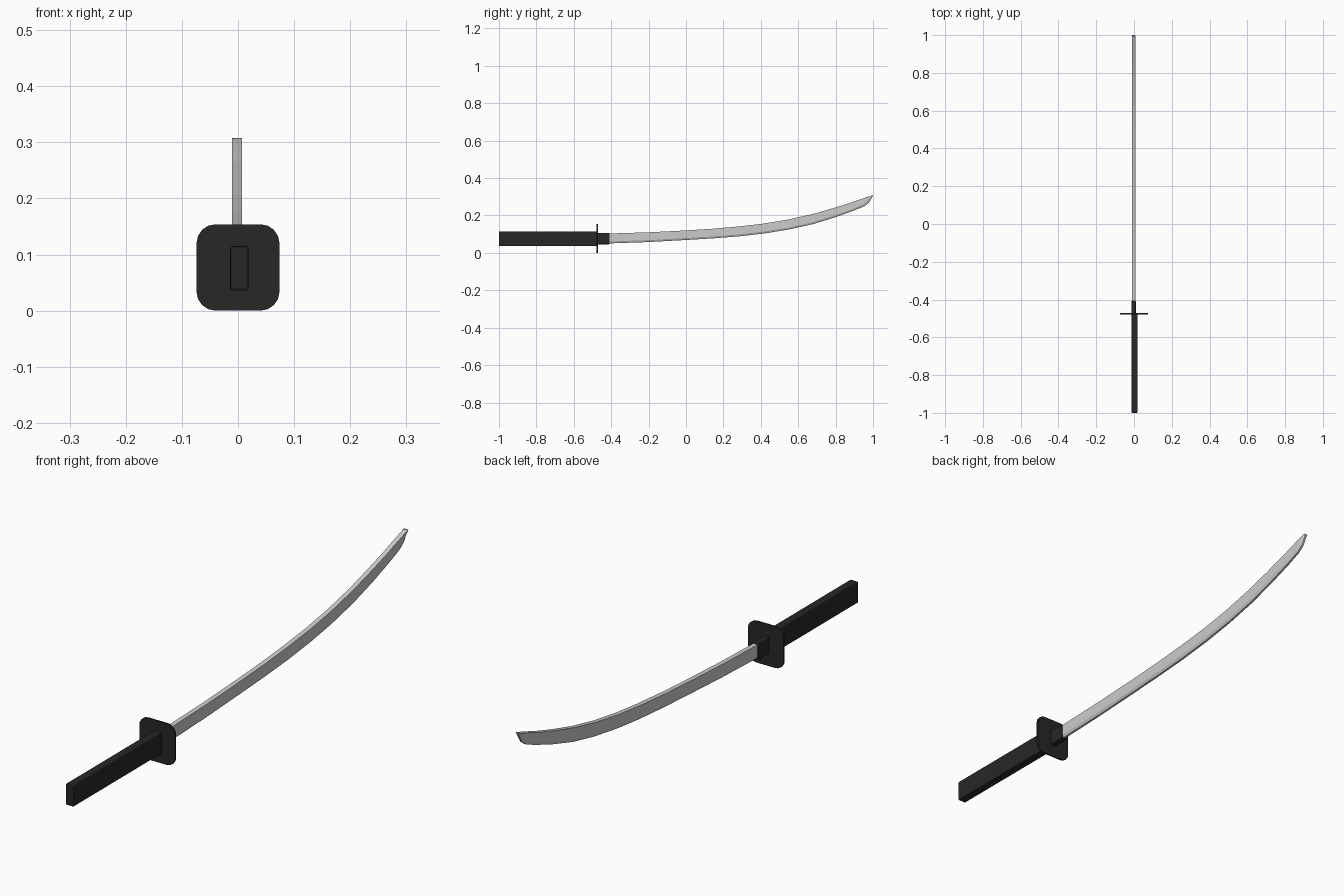
import bpy, bmesh, math

if "Cube" in bpy.data.objects:
    bpy.data.objects.remove(bpy.data.objects["Cube"])

dark = bpy.data.materials.new("dark_grip")
dark.diffuse_color = (0.02, 0.02, 0.02, 1)
dark.use_nodes = True
dark.node_tree.nodes["Principled BSDF"].inputs["Base Color"].default_value = dark.diffuse_color


def make_object(name, bm, mat=None):
    bmesh.ops.recalc_face_normals(bm, faces=bm.faces[:])
    me = bpy.data.meshes.new(name)
    bm.to_mesh(me)
    bm.free()
    ob = bpy.data.objects.new(name, me)
    bpy.context.collection.objects.link(ob)
    if mat:
        me.materials.append(mat)
    return ob


def bevelled_box(name, x, y, z, bevel):
    bm = bmesh.new()
    bmesh.ops.create_cube(bm, size=1)
    for v in bm.verts:
        for i, (lo, hi) in enumerate((x, y, z)):
            v.co[i] = lo if v.co[i] < 0 else hi
    bmesh.ops.bevel(bm, geom=bm.edges[:], offset=bevel, segments=2,
                    profile=0.5, affect='EDGES')
    return make_object(name, bm, dark)


# Handle and blade collar
bevelled_box("handle", (-0.014, 0.019), (-1.0, -0.474), (0.036, 0.115), 0.004)
bevelled_box("blade_collar", (-0.014, 0.010), (-0.476, -0.408), (0.046, 0.107), 0.004)

# Guard: thin plate with rounded corners
bm = bmesh.new()
hw, hh, r, steps = 0.074, 0.077, 0.034, 4
ring = []
for k, (sx, sz) in enumerate(((1, 1), (-1, 1), (-1, -1), (1, -1))):
    for s in range(steps + 1):
        a = math.pi / 2 * (k + s / steps)
        ring.append(bm.verts.new((sx * (hw - r) + r * math.cos(a), -0.478,
                                  hh + sz * (hh - r) + r * math.sin(a))))
plate = bm.faces.new(ring)
ext = bmesh.ops.extrude_face_region(bm, geom=[plate])
for v in ext["geom"]:
    if isinstance(v, bmesh.types.BMVert):
        v.co.y += 0.007
make_object("guard", bm, dark)

# Blade: spine and edge stations (spine y, spine z, edge y, edge z)
stations = [(-0.43, 0.103, -0.43, 0.050), (-0.20, 0.110, -0.20, 0.058),
            (0.00, 0.120, 0.00, 0.069), (0.14, 0.129, 0.15, 0.078),
            (0.28, 0.141, 0.29, 0.089), (0.41, 0.156, 0.42, 0.104),
            (0.54, 0.177, 0.55, 0.125), (0.67, 0.206, 0.68, 0.154),
            (0.78, 0.237, 0.80, 0.191), (0.87, 0.265, 0.90, 0.227),
            (0.93, 0.286, 0.955, 0.250), (0.965, 0.298, 0.978, 0.268),
            (0.998, 0.308, 1.00, 0.305)]
cx, half, edge_half, bevel = -0.002, 0.009, 0.004, 0.010
bm = bmesh.new()
sections = []
for i, (sy, sz, ey, ez) in enumerate(stations):
    dy, dz = sy - ey, sz - ez
    f = min(0.5, bevel / math.hypot(dy, dz))
    # the ground bevel turns back from the point near the tip
    back = (0, 0, 0.003, 0.006, 0.008)[max(0, i - 8)]
    my, mz = ey + dy * f - back, ez + dz * f
    sections.append([bm.verts.new(c) for c in (
        (cx - half, sy, sz), (cx + half, sy, sz), (cx + half, my, mz),
        (cx + edge_half, ey, ez), (cx - edge_half, ey, ez), (cx - half, my, mz))])
for a, b in zip(sections, sections[1:]):
    for j in range(6):
        k = (j + 1) % 6
        bm.faces.new((a[j], a[k], b[k], b[j]))
bm.faces.new(sections[0])
bm.faces.new(sections[-1])
make_object("blade", bm)
